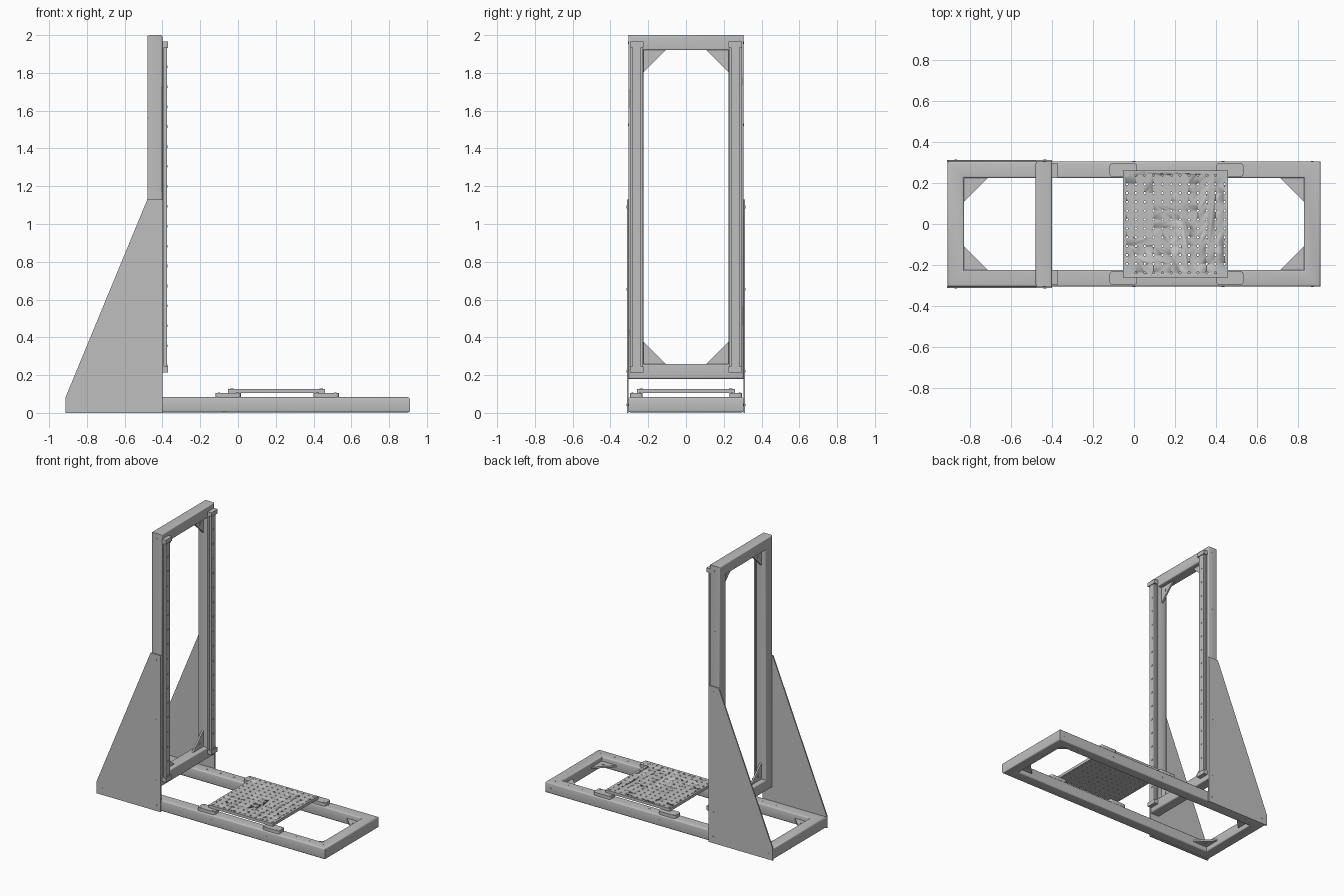
import bpy, bmesh, math
from mathutils import Matrix, Vector

cube = bpy.data.objects.get("Cube")
if cube:
    bpy.data.objects.remove(cube)

steel = bpy.data.materials.new("grey steel")
steel.use_nodes = True
GREY = (0.52, 0.52, 0.52, 1)
steel.diffuse_color = GREY
steel.node_tree.nodes["Principled BSDF"].inputs["Base Color"].default_value = GREY


def finish(name, bm):
    bmesh.ops.recalc_face_normals(bm, faces=bm.faces)
    mesh = bpy.data.meshes.new(name)
    bm.to_mesh(mesh)
    bm.free()
    mesh.materials.append(steel)
    ob = bpy.data.objects.new(name, mesh)
    bpy.context.collection.objects.link(ob)
    bpy.ops.object.select_all(action='DESELECT')
    ob.select_set(True)
    bpy.context.view_layer.objects.active = ob
    bpy.ops.object.shade_smooth_by_angle(angle=math.radians(35))
    return ob


def add_box(bm, lo, hi):
    lo, hi = Vector(lo), Vector(hi)
    m = Matrix.Translation((lo + hi) / 2) @ Matrix.Diagonal((*(hi - lo), 1))
    return bmesh.ops.create_cube(bm, size=1, matrix=m)["verts"]


def add_disc(bm, centre, axis, radius, depth, sides=12):
    turn = Vector((0, 0, 1)).rotation_difference(Vector(axis)).to_matrix().to_4x4()
    bmesh.ops.create_cone(bm, cap_ends=True, segments=sides, radius1=radius,
                          radius2=radius, depth=depth,
                          matrix=Matrix.Translation(centre) @ turn)


def add_prism(bm, points, offset):
    face = bm.faces.new([bm.verts.new(p) for p in points])
    new = bmesh.ops.extrude_face_region(bm, geom=[face])["geom"]
    bmesh.ops.translate(bm, vec=offset,
                        verts=[v for v in new if isinstance(v, bmesh.types.BMVert)])


def tube_frame(name, half_u, half_v, width, place, r=0.01):
    """Rectangular ring of rounded square tube, mitred at the corners."""
    profile = []
    for k, (cx, cy) in enumerate([(1, 1), (-1, 1), (-1, -1), (1, -1)]):
        for s in range(4):
            a = math.radians(90 * k + 30 * s)
            profile.append((cx * (width / 2 - r) + r * math.cos(a),
                            cy * (width / 2 - r) + r * math.sin(a)))
    bm = bmesh.new()
    rings = []
    for su, sv in [(1, 1), (-1, 1), (-1, -1), (1, -1)]:
        rings.append([bm.verts.new(place(su * (half_u - width / 2 + p),
                                         sv * (half_v - width / 2 + p), q))
                      for p, q in profile])
    n = len(profile)
    for i in range(4):
        a, b = rings[i], rings[(i + 1) % 4]
        for j in range(n):
            k = (j + 1) % n
            bm.faces.new((a[j], a[k], b[k], b[j]))
    return finish(name, bm)


def gussets(name, half_u, half_v, leg, thick, place):
    """Triangular brace in every inner corner, each with a bolt."""
    bm = bmesh.new()
    axis = place(0, 0, 1) - place(0, 0, 0)
    for su in (-1, 1):
        for sv in (-1, 1):
            tri = [(half_u, half_v), (half_u - leg, half_v), (half_u, half_v - leg)]
            add_prism(bm, [place(su * u, sv * v, -thick / 2) for u, v in tri], axis * thick)
            add_disc(bm, place(su * (half_u - leg / 3), sv * (half_v - leg / 3), 0),
                     axis, 0.009, thick + 0.008)
    return finish(name, bm)


def on_base(u, v, w):
    return Vector((u, v, 0.043 + w))


def on_mast(u, v, w):
    return Vector((-0.44 + w, u, 1.09 + v))


# Frames and corner braces
tube_frame("base_frame", 0.91, 0.305, 0.08, on_base)
tube_frame("upright_frame", 0.305, 0.91, 0.08, on_mast)
gussets("base_gussets", 0.832, 0.227, 0.12, 0.012, on_base)
gussets("upright_gussets", 0.227, 0.832, 0.12, 0.012, on_mast)

for side, s in (("left", 1), ("right", -1)):
    # Side plate tying the upright to the base
    outline = [(-0.912, 0), (-0.4, 0), (-0.4, 1.13), (-0.48, 1.13), (-0.912, 0.085)]
    if s:
        bm = bmesh.new()
        # the base front lies toward -y, so the plates sit on the two long sides
        add_prism(bm, [(x, s * 0.304, z) for x, z in outline], (0, s * 0.009, 0))
        finish(side + "_side_plate", bm)

    # Bolt heads on the outer side faces
    bm = bmesh.new()
    for i in range(5):
        x = -0.87 + 0.435 * i
        add_disc(bm, (x, s * (0.3135 if x < -0.4 else 0.305), 0.043), (0, 1, 0), 0.007, 0.003)
        z = 0.22 + 0.435 * i
        add_disc(bm, (-0.437, s * (0.3135 if z < 1.13 else 0.305), z), (0, 1, 0), 0.007, 0.003)
    add_disc(bm, (-0.437, s * 0.3135, 0.043), (0, 1, 0), 0.007, 0.003)
    finish(side + "_frame_bolts", bm)

    # Bolt heads along the top of the base
    bm = bmesh.new()
    for i in range(17):
        add_disc(bm, (-0.86 + 0.1075 * i, s * 0.263, 0.083), (0, 0, 1), 0.005, 0.003)
    finish(side + "_base_top_bolts", bm)

    # Stepped guide rail with a clamp at each end
    bm = bmesh.new()
    y = s * 0.26
    add_box(bm, (-0.401, y - 0.033, 0.215), (-0.392, y + 0.033, 1.955))
    add_box(bm, (-0.393, y - 0.023, 0.215), (-0.376, y + 0.023, 1.955))
    finish(side + "_guide_rail", bm)
    bm = bmesh.new()
    for z in (0.215, 1.935):
        add_box(bm, (-0.401, y - 0.036, z), (-0.37, y + 0.036, z + 0.03))
    finish(side + "_rail_clamps", bm)
    bm = bmesh.new()
    for i in range(17):
        add_disc(bm, (-0.376, y, 0.25 + 0.1055 * i), (1, 0, 0), 0.007, 0.004)
    finish(side + "_rail_bolts", bm)

    # Carriage feet riding on the base
    for end, x in (("rear", -0.052), ("front", 0.467)):
        bm = bmesh.new()
        add_box(bm, (x - 0.067, s * 0.263 - 0.033, 0.082), (x + 0.067, s * 0.263 + 0.033, 0.106))
        upright = [e for e in bm.edges
                   if abs(e.verts[0].co.z - e.verts[1].co.z) > 0.01]
        bmesh.ops.bevel(bm, geom=upright, offset=0.014, segments=4, affect='EDGES', profile=0.5)
        for dx in (-0.048, 0.048):
            for dy in (-0.02, 0.02):
                add_disc(bm, (x + dx, s * 0.263 + dy, 0.106), (0, 0, 1), 0.006, 0.003)
        finish(f"{side}_{end}_carriage_foot", bm)

# Work table drilled with a square grid of holes
bm = bmesh.new()
add_box(bm, (-0.053, -0.26, 0.106), (0.46, 0.26, 0.126))
table = finish("work_table", bm)
bm = bmesh.new()
COUNT, PITCH = 12, 0.0432
for i in range(COUNT):
    for j in range(COUNT):
        if not (i in (0, COUNT - 1) and j in (0, COUNT - 1)):
            add_disc(bm, (-0.034 + PITCH * i, -0.2376 + PITCH * j, 0.116),
                     (0, 0, 1), 0.0055, 0.06, 8)
drill = finish("table_drill", bm)
drill.hide_render = True
cut = table.modifiers.new("holes", 'BOOLEAN')
cut.operation, cut.solver, cut.object = 'DIFFERENCE', 'EXACT', drill
bpy.ops.object.select_all(action='DESELECT')
table.select_set(True)
bpy.context.view_layer.objects.active = table
bpy.ops.object.modifier_apply(modifier=cut.name)
bpy.data.objects.remove(drill)

# Table corner bolts
bm = bmesh.new()
for i in (0, COUNT - 1):
    for j in (0, COUNT - 1):
        add_disc(bm, (-0.034 + PITCH * i, -0.2376 + PITCH * j, 0.126), (0, 0, 1), 0.009, 0.004)
finish("table_corner_bolts", bm)
